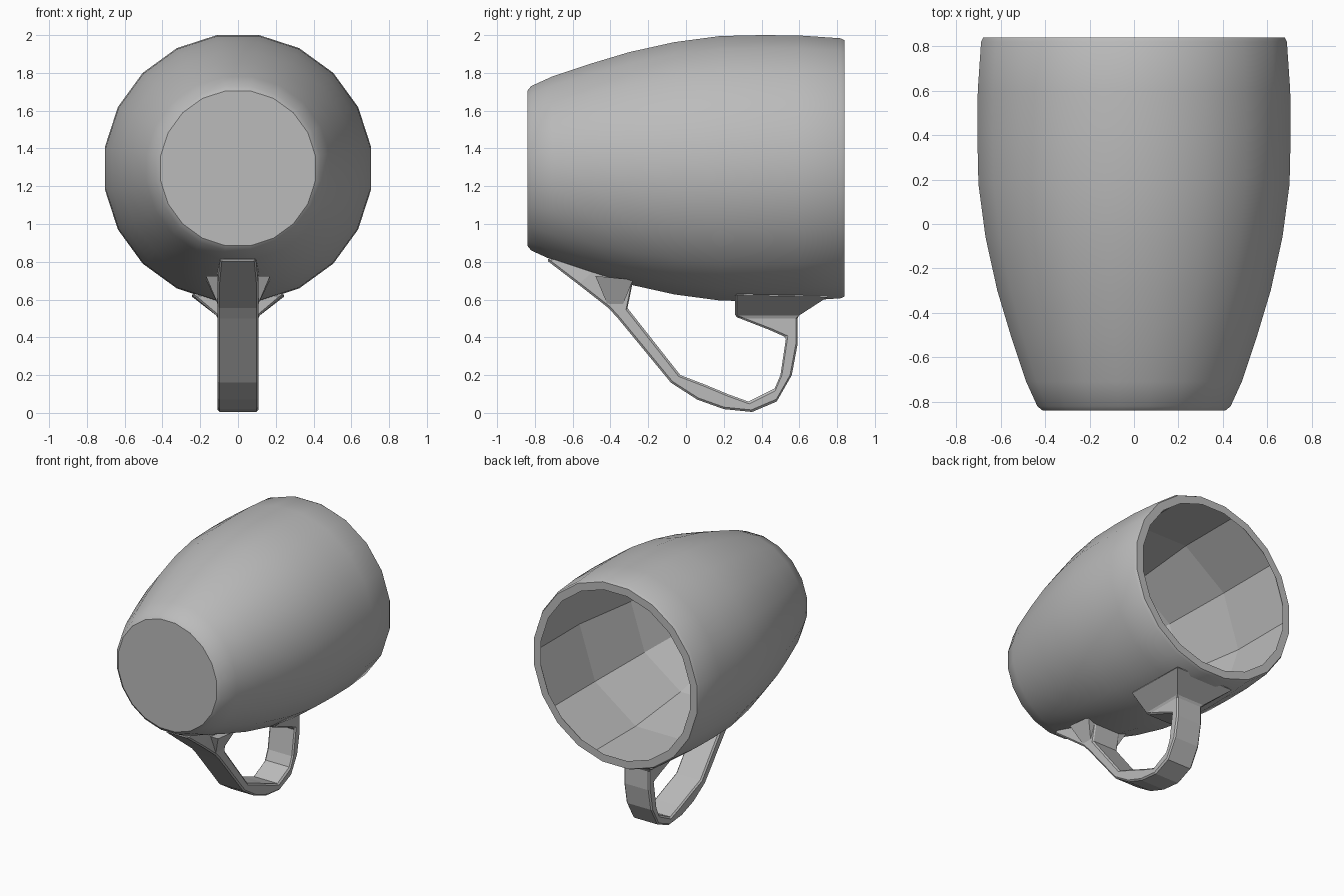
import bpy, math

cube = bpy.data.objects.get("Cube")
if cube:
    bpy.data.objects.remove(cube, do_unlink=True)

grey = bpy.data.materials.new("plain_grey")
grey.use_nodes = True
colour = (0.5, 0.5, 0.5, 1)
grey.diffuse_color = colour
grey.node_tree.nodes["Principled BSDF"].inputs["Base Color"].default_value = colour

AXIS_Z = 1.295


def add_mesh(name, verts, faces, smooth_angle=None):
    mesh = bpy.data.meshes.new(name)
    mesh.from_pydata(verts, [], faces)
    mesh.materials.append(grey)
    obj = bpy.data.objects.new(name, mesh)
    bpy.context.collection.objects.link(obj)
    bpy.ops.object.select_all(action='DESELECT')
    obj.select_set(True)
    bpy.context.view_layer.objects.active = obj
    if smooth_angle:
        bpy.ops.object.shade_smooth_by_angle(angle=math.radians(smooth_angle))
    return obj


def lathe(name, profile, sides, cap, inward=False, smooth_angle=None):
    """Turn (y, flat radius) pairs about the lying cup's axis."""
    verts, faces = [], []
    for y, r in profile:
        r /= math.cos(math.pi / sides)
        for i in range(sides):
            a = 2 * math.pi * (i + 0.5) / sides + math.pi / 2
            verts.append((r * math.cos(a), y, AXIS_Z + r * math.sin(a)))
    for k in range(len(profile) - 1):
        for i in range(sides):
            j = (i + 1) % sides
            faces.append((k * sides + i, k * sides + j,
                          (k + 1) * sides + j, (k + 1) * sides + i))
    if cap:
        faces.append(tuple(reversed(range(sides))))
    # The angle runs from +z towards -x, so reverse for outward normals
    if not inward:
        faces = [tuple(reversed(f)) for f in faces]
    return add_mesh(name, verts, faces, smooth_angle)


def loft(name, sections, smooth_angle=None):
    """Join four-cornered sections: outer (y, z), inner (y, z), half width."""
    verts, faces = [], []
    for (oy, oz), (iy, iz), w in sections:
        verts += [(-w, oy, oz), (w, oy, oz), (w, iy, iz), (-w, iy, iz)]
    for k in range(len(sections) - 1):
        for i in range(4):
            j = (i + 1) % 4
            faces.append((4 * k + i, 4 * k + j, 4 * k + 4 + j, 4 * k + 4 + i))
    n = 4 * (len(sections) - 1)
    faces += [(3, 2, 1, 0), (n, n + 1, n + 2, n + 3)]
    obj = add_mesh(name, verts, faces, smooth_angle)
    bpy.ops.object.mode_set(mode='EDIT')
    bpy.ops.mesh.select_all(action='SELECT')
    bpy.ops.mesh.normals_make_consistent(inside=False)
    bpy.ops.object.mode_set(mode='OBJECT')
    return obj


# Cup wall with closed foot and a thin rim
lathe("cup_wall", [(-0.84, 0.41), (-0.82, 0.435), (-0.71, 0.485), (-0.5, 0.555),
                   (-0.3, 0.615), (-0.06, 0.668), (0.18, 0.7), (0.4, 0.705),
                   (0.6, 0.703), (0.82, 0.688), (0.84, 0.678), (0.84, 0.62)],
      20, cap=True, smooth_angle=30)

# Coarse faceted lining
lathe("cup_lining", [(-0.72, 0.28), (-0.6, 0.44), (-0.2, 0.57),
                     (0.3, 0.645), (0.84, 0.645)], 10, cap=True, inward=True)

# Handle loop, from the foot end to the rim end
W = 0.108
handle = loft("handle", [
    ((-0.74, 0.81), (-0.62, 0.85), 0.095),
    ((-0.57, 0.68), (-0.48, 0.76), W),
    ((-0.41, 0.555), (-0.28, 0.7), W),
    ((-0.36, 0.5), (-0.31, 0.555), W),
    ((-0.08, 0.16), (-0.03, 0.2), W),
    ((0.06, 0.07), (0.1, 0.15), W),
    ((0.2, 0.02), (0.22, 0.1), W),
    ((0.35, 0.005), (0.33, 0.06), W),
    ((0.48, 0.06), (0.47, 0.13), W),
    ((0.56, 0.2), (0.5, 0.2), W),
    ((0.59, 0.36), (0.53, 0.4), W),
    ((0.59, 0.47), (0.44, 0.44), W),
    ((0.59, 0.51), (0.26, 0.51), W),
    ((0.76, 0.62), (0.26, 0.63), 0.25)])
bevel = handle.modifiers.new("soft_edges", 'BEVEL')
bevel.width = 0.012
bevel.segments = 1
bevel.angle_limit = math.radians(50)

# Flared web where the handle meets the foot end
loft("handle_web", [((-0.41, 0.56), (-0.34, 0.56), 0.1),
                    ((-0.48, 0.725), (-0.28, 0.705), 0.17)])
